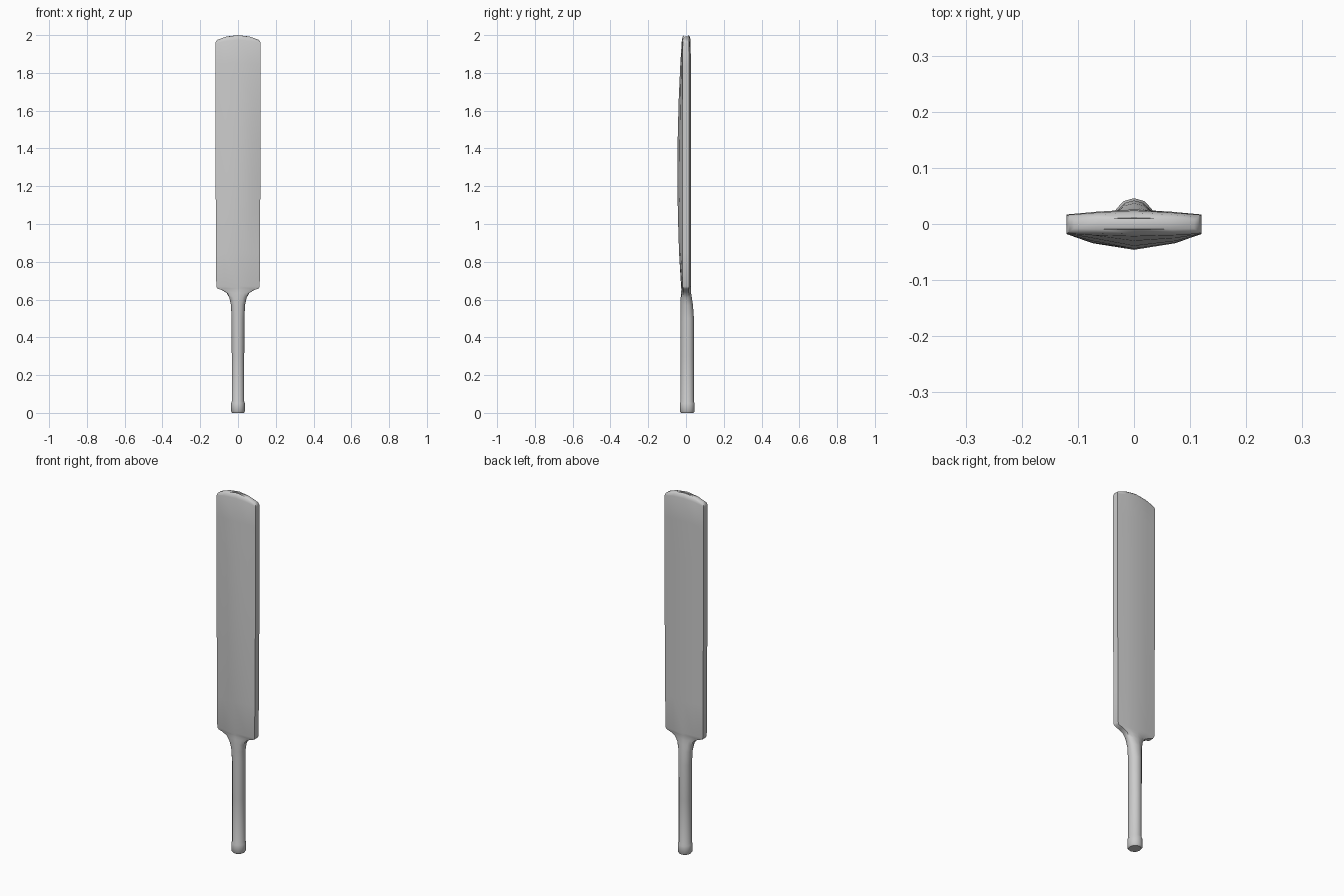
import bpy, bmesh, math

# Cross-sections: z, half width, back y, front y, blade blend (0 round, 1 blade), edge thickness, edge drop
SECTIONS = [
    (0.000, 0.031, 0.040, -0.026, 0, 1, 0),
    (0.008, 0.037, 0.046, -0.032, 0, 1, 0),
    (0.050, 0.037, 0.046, -0.032, 0, 1, 0),
    (0.060, 0.033, 0.042, -0.028, 0, 1, 0),
    (0.300, 0.033, 0.042, -0.028, 0, 1, 0),
    (0.500, 0.034, 0.042, -0.028, 0, 1, 0),
    (0.570, 0.037, 0.037, -0.028, 0.1, 1, 0),
    (0.610, 0.046, 0.031, -0.028, 0.3, 1, 0),
    (0.635, 0.060, 0.027, -0.026, 0.6, 0.9, 0),
    (0.650, 0.085, 0.026, -0.025, 0.9, 0.8, 0),
    (0.658, 0.109, 0.026, -0.025, 1, 0.8, 0),
    (0.670, 0.115, 0.026, -0.026, 1, 1, 0),
    (0.850, 0.116, 0.026, -0.037, 1, 1, 0),
    (1.050, 0.117, 0.026, -0.043, 1, 1, 0),
    (1.250, 0.119, 0.026, -0.046, 1, 1, 0),
    (1.450, 0.120, 0.026, -0.044, 1, 1, 0),
    (1.650, 0.120, 0.026, -0.039, 1, 1, 0),
    (1.850, 0.120, 0.026, -0.030, 1, 1, 0.008),
    (1.975, 0.120, 0.024, -0.022, 1, 0.95, 0.018),
    (1.992, 0.115, 0.020, -0.018, 1, 0.75, 0.022),
    (2.000, 0.107, 0.011, -0.010, 1, 0.45, 0.024),
]


def section_ring(z, w, back, front, t, edge, drop):
    """12-point ring morphing from a round handle to the bat blade shape."""
    eb, ef = 0.017 * edge, -0.018 * edge
    half = [(0, back), (0.55, back + (eb - back) * 0.45), (1, eb), (1, (eb + ef) / 2),
            (1, ef), (0.62, front + (ef - front) * 0.42), (0, front)]
    pts = []
    for i, (bx, by) in enumerate(half):
        a = math.pi * i / 6
        rx = math.sin(a)
        ry = (back + front) / 2 + (back - front) / 2 * math.cos(a)
        x = rx + (bx - rx) * t
        pts.append((w * x, ry + (by - ry) * t, z - drop * x * x))
    return pts + [(-x, y, zz) for x, y, zz in pts[5:0:-1]]


# Handle and blade, lofted as one body
bm = bmesh.new()
rings = [[bm.verts.new(p) for p in section_ring(*s)] for s in SECTIONS]
for lo, hi in zip(rings, rings[1:]):
    for i in range(12):
        j = (i + 1) % 12
        bm.faces.new((lo[i], lo[j], hi[j], hi[i]))

# Handle butt and bowed toe cap
bm.faces.new(rings[0])
toe = rings[-1]
bm.faces.new((toe[11], toe[0], toe[1]))
bm.faces.new((toe[11], toe[1], toe[5], toe[7]))
bm.faces.new((toe[7], toe[5], toe[6]))
bm.faces.new((toe[1], toe[2], toe[3], toe[4], toe[5]))
bm.faces.new((toe[7], toe[8], toe[9], toe[10], toe[11]))
bmesh.ops.recalc_face_normals(bm, faces=bm.faces)

mesh = bpy.data.meshes.new("bat_body")
bm.to_mesh(mesh)
bm.free()
bat = bpy.data.objects.new("bat_body", mesh)
bpy.context.collection.objects.link(bat)
bpy.context.view_layer.objects.active = bat
bat.select_set(True)
bpy.ops.object.shade_smooth_by_angle(angle=math.radians(50))
